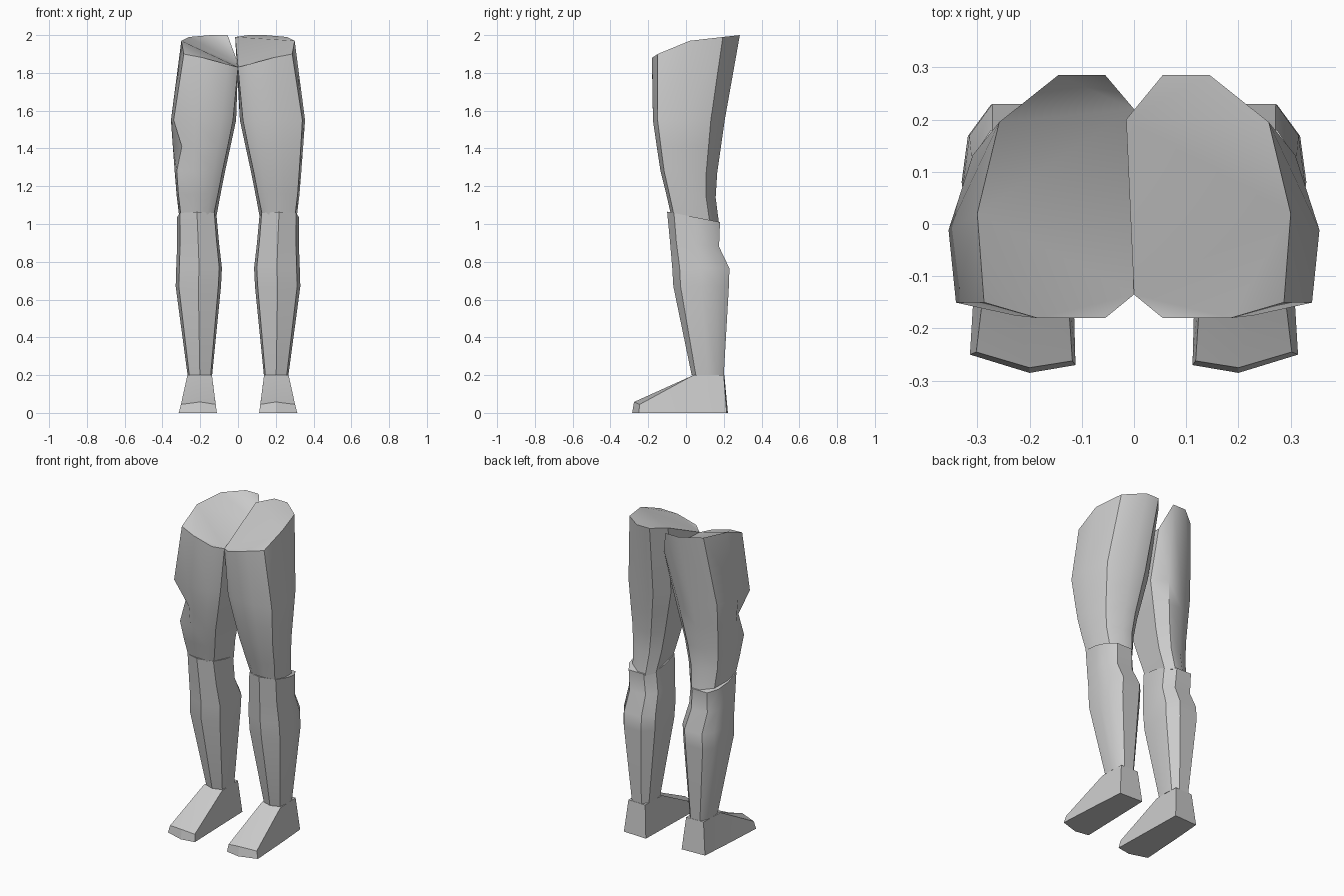
import bpy, bmesh, math

cube = bpy.data.objects.get("Cube")
if cube:
    bpy.data.objects.remove(cube)

grey = bpy.data.materials.new("plain grey")
grey.use_nodes = True
grey.diffuse_color = (0.6, 0.6, 0.6, 1)
grey.node_tree.nodes["Principled BSDF"].inputs["Base Color"].default_value = (0.6, 0.6, 0.6, 1)


def finish(name, bm, angle):
    """Turn a bmesh into a shaded grey object."""
    bmesh.ops.recalc_face_normals(bm, faces=bm.faces)
    mesh = bpy.data.meshes.new(name)
    bm.to_mesh(mesh)
    bm.free()
    mesh.materials.append(grey)
    ob = bpy.data.objects.new(name, mesh)
    bpy.context.collection.objects.link(ob)
    bpy.ops.object.select_all(action='DESELECT')
    ob.select_set(True)
    bpy.context.view_layer.objects.active = ob
    bpy.ops.object.shade_smooth_by_angle(angle=math.radians(angle))


def loft(name, rings, side, angle=35):
    """Skin closed rings of equal length and cap both ends."""
    bm = bmesh.new()
    loops = [[bm.verts.new((x * side, y, z)) for x, y, z in r] for r in rings]
    n = len(loops[0])
    for a, b in zip(loops, loops[1:]):
        for i in range(n):
            j = (i + 1) % n
            bm.faces.new((a[i], a[j], b[j], b[i]))
    caps = [bm.faces.new(loops[0]), bm.faces.new(loops[-1])]
    bmesh.ops.triangulate(bm, faces=caps)
    finish(name, bm, angle)


def fit(shape, x0, x1, y0, y1, zf, zb):
    """Scale a unit outline into a box; height runs from front zf to back zb."""
    return [(x0 + u * (x1 - x0), y0 + v * (y1 - y0), zf + v * (zb - zf)) for u, v in shape]


# Waist outline: the hip cut, rising towards the back
waist = [(0.055, 0.285, 2.0), (0.145, 0.285, 2.0), (0.258, 0.195, 1.99),
         (0.30, 0.02, 1.97), (0.287, -0.15, 1.9), (0.185, -0.18, 1.88),
         (0.055, -0.18, 1.845), (0.0, -0.135, 1.83), (-0.015, 0.2, 1.99)]
thigh_shape = [((x + 0.015) / 0.315, (y + 0.18) / 0.465) for x, y, z in waist]
thigh_boxes = [(0.01, 0.355, -0.175, 0.205, 1.55, 1.55),
               (0.04, 0.345, -0.155, 0.185, 1.41, 1.41),
               (0.07, 0.335, -0.135, 0.165, 1.28, 1.27),
               (0.095, 0.325, -0.105, 0.157, 1.16, 1.14),
               (0.12, 0.31, -0.08, 0.175, 1.05, 1.0)]

# Calf outline: ridged shin, flat back
calf_shape = [(0.5, 0), (0.93, 0.13), (1, 0.5), (0.95, 0.8), (0.77, 1),
              (0.27, 1), (0.04, 0.8), (0, 0.5), (0.06, 0.12)]
calf_boxes = [(0.113, 0.322, -0.10, 0.18, 1.065, 1.01),
              (0.10, 0.322, -0.085, 0.175, 0.91, 0.88),
              (0.085, 0.327, -0.073, 0.23, 0.77, 0.765),
              (0.09, 0.33, -0.067, 0.227, 0.67, 0.67),
              (0.137, 0.267, 0.03, 0.20, 0.2, 0.2)]

# Foot outlines: sole, and the matching upper edge
sole = [(0.125, 0.222, 0), (0.283, 0.215, 0), (0.297, 0.03, 0), (0.314, -0.25, 0),
        (0.20, -0.285, 0), (0.112, -0.27, 0), (0.12, 0.03, 0)]
upper = [(0.143, 0.203, 0.2), (0.262, 0.2, 0.2), (0.268, 0.04, 0.2), (0.302, -0.245, 0.045),
         (0.20, -0.275, 0.058), (0.118, -0.262, 0.045), (0.138, 0.04, 0.2)]

for side, label in ((1, "left"), (-1, "right")):
    # Thigh
    rings = [list(waist)] + [fit(thigh_shape, *b) for b in thigh_boxes]
    if side < 0:
        # Lower inner hip and a hollow above the outer knee
        rings[0][8] = (0.0, 0.22, 1.85)
        x, y, z = rings[2][4]
        rings[2][4] = (x - 0.035, y + 0.035, z)
    loft(label + "_thigh", rings, side, 40)

    # Calf
    loft(label + "_calf", [fit(calf_shape, *b) for b in calf_boxes], side)

    # Foot
    bm = bmesh.new()
    lo = [bm.verts.new((x * side, y, z)) for x, y, z in sole]
    up = [bm.verts.new((x * side, y, z)) for x, y, z in upper]
    mid = bm.verts.new((0.2 * side, 0.0, 0.168))
    for i in range(7):
        j = (i + 1) % 7
        bm.faces.new((lo[i], lo[j], up[j], up[i]))
    bm.faces.new(lo)
    bm.faces.new((up[0], up[1], up[2], up[6]))
    bm.faces.new((up[6], up[2], mid))
    bm.faces.new((up[2], up[3], up[4], mid))
    bm.faces.new((mid, up[4], up[5], up[6]))
    finish(label + "_foot", bm, 25)
